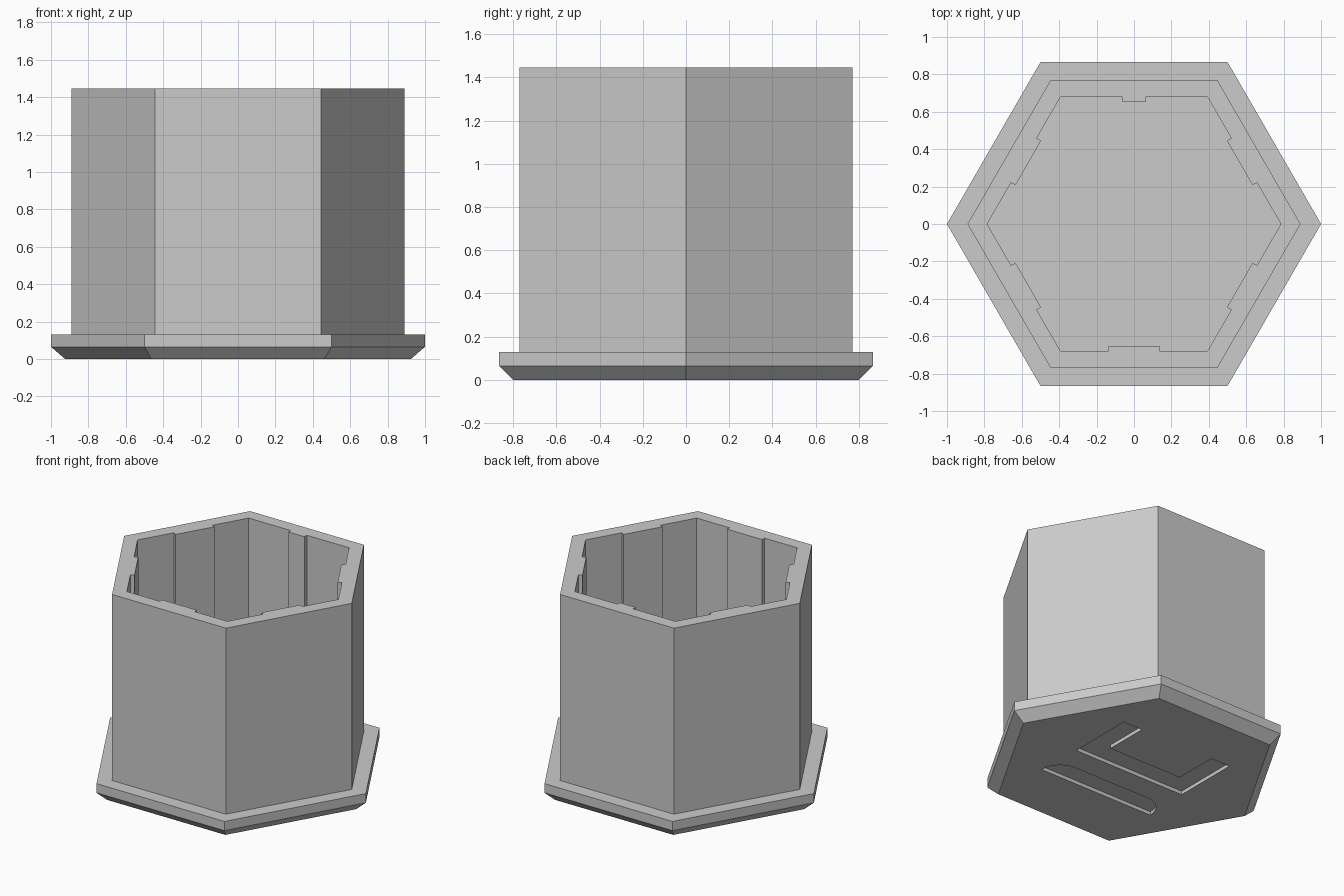
import bpy
import bmesh
from math import cos, sin, pi, radians, sqrt
from mathutils import Matrix

if "Cube" in bpy.data.objects:
    bpy.data.objects.remove(bpy.data.objects["Cube"], do_unlink=True)

grey = bpy.data.materials.new("plain grey")
grey.use_nodes = True
colour = (0.6, 0.6, 0.6, 1)
grey.diffuse_color = colour
grey.node_tree.nodes["Principled BSDF"].inputs["Base Color"].default_value = colour


def hexagon(radius):
    return [(radius * cos(k * pi / 3), radius * sin(k * pi / 3)) for k in range(6)]


def loft(name, rings):
    """Solid through (outline, height) rings with equal point counts."""
    bm = bmesh.new()
    loops = [[bm.verts.new((x, y, z)) for x, y in outline] for outline, z in rings]
    bm.faces.new(loops[0][::-1])
    bm.faces.new(loops[-1])
    for low, high in zip(loops, loops[1:]):
        for i in range(len(low)):
            j = (i + 1) % len(low)
            bm.faces.new((low[i], low[j], high[j], high[i]))
    bmesh.ops.recalc_face_normals(bm, faces=bm.faces)
    mesh = bpy.data.meshes.new(name)
    bm.to_mesh(mesh)
    bm.free()
    mesh.materials.append(grey)
    obj = bpy.data.objects.new(name, mesh)
    bpy.context.collection.objects.link(obj)
    return obj


def carve(target, cutter):
    cutter.hide_render = True
    mod = target.modifiers.new("carve", 'BOOLEAN')
    mod.operation = 'DIFFERENCE'
    mod.solver = 'EXACT'
    mod.object = cutter
    bpy.context.view_layer.objects.active = target
    bpy.ops.object.modifier_apply(modifier=mod.name)
    bpy.data.objects.remove(cutter, do_unlink=True)


# Cavity outline: hexagon with one shallow rib in the middle of each wall
def ribbed_outline(radius, depth, wide, narrow):
    apothem, points = radius * sqrt(3) / 2, []
    for side in range(6):
        angle = radians(30 + 60 * side)
        half = narrow if side == 1 else wide
        turn = Matrix.Rotation(angle, 2)
        for out, along in ((apothem, -radius / 2), (apothem, -half),
                           (apothem - depth, -half), (apothem - depth, half),
                           (apothem, half)):
            points.append((out * cos(angle) - along * sin(angle),
                           out * sin(angle) + along * cos(angle)))
    return points


# Hexagonal cup with a chamfered foot flange
cup = loft("hexagonal_cup", [
    (hexagon(0.925), 0), (hexagon(1), 0.065), (hexagon(1), 0.13),
    (hexagon(0.89), 0.13), (hexagon(0.89), 1.445)])

# Hollow interior
inside = ribbed_outline(0.785, 0.027, 0.137, 0.062)
carve(cup, loft("cavity_cutter", [(inside, 0.13), (inside, 1.6)]))

# Channel-shaped recess under the base
half_channel = [(0.44, -0.05), (0.44, 0.425), (0.29, 0.425), (0.29, 0.11)]
channel = half_channel + [(-x, y) for x, y in reversed(half_channel)]
carve(cup, loft("channel_cutter", [(channel, -0.1), (channel, 0.025)]))

# Round-shouldered slot under the base
shoulder = [(0.3 + 0.155 * cos(k * pi / 16), -0.38 + 0.155 * sin(k * pi / 16))
            for k in range(9)]
slot = shoulder + [(-x, y) for x, y in reversed(shoulder)]
carve(cup, loft("slot_cutter", [(slot, -0.1), (slot, 0.025)]))
